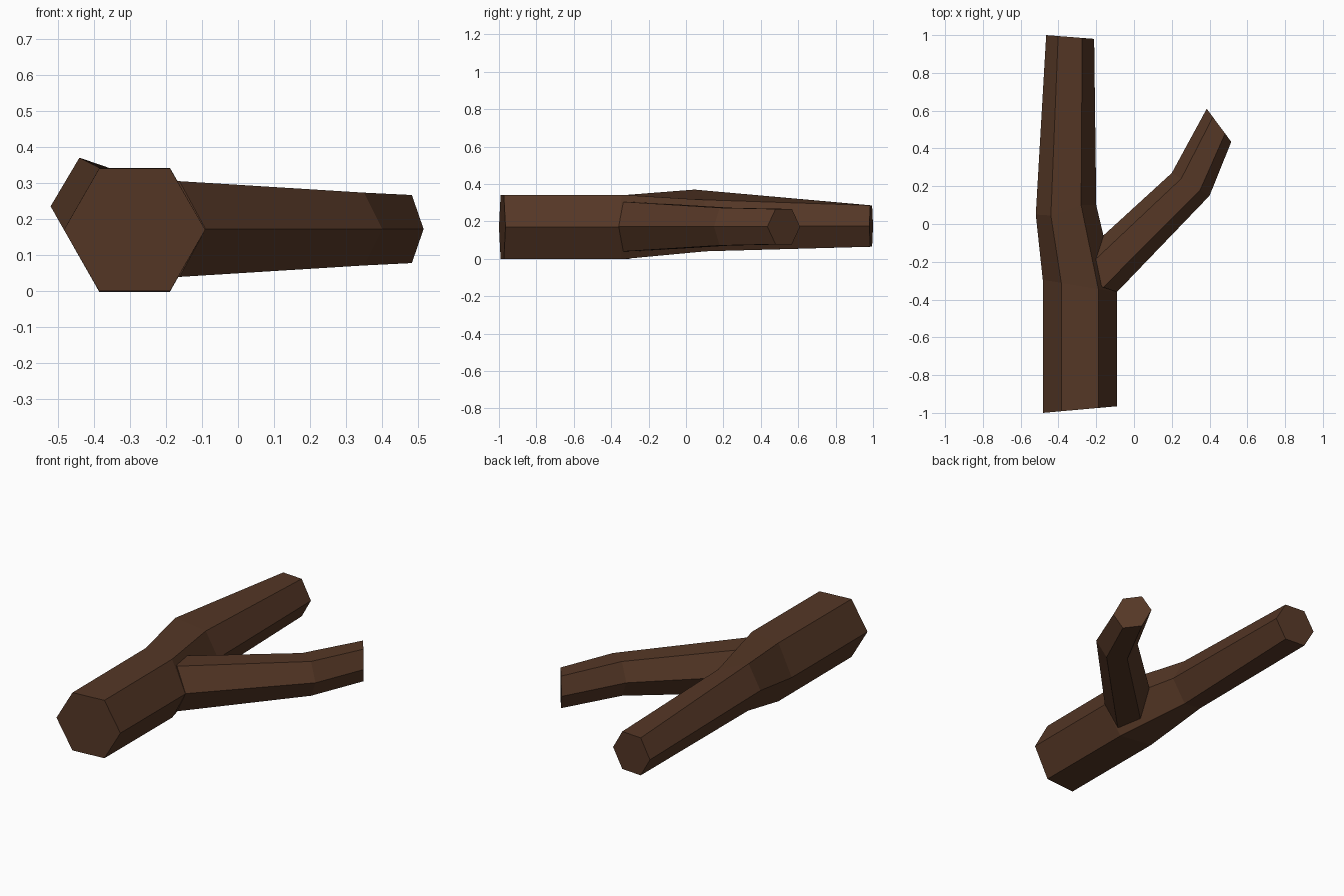
import bpy
import bmesh
from mathutils import Vector

cube = bpy.data.objects.get("Cube")
if cube:
    bpy.data.objects.remove(cube, do_unlink=True)

bark = bpy.data.materials.new("dark_brown_bark")
bark.use_nodes = True
colour = (0.09, 0.038, 0.019, 1)
bark.diffuse_color = colour
bark.node_tree.nodes["Principled BSDF"].inputs["Base Color"].default_value = colour


def symmetric_ring(centre, half):
    """Six points: three given ones and their opposites through the centre."""
    c = Vector(centre)
    half = [Vector(p) for p in half]
    return half + [2 * c - p for p in half]


def hexagon(left, right):
    """Upright regular hexagon from its two side corners."""
    left, right = Vector(left), Vector(right)
    centre, side = (left + right) / 2, (right - left) / 2
    up = Vector((0, 0, side.length * 0.866))
    return symmetric_ring(centre, [left, centre - side / 2 + up, centre + side / 2 + up])


def limb(name, rings):
    """Loft a closed, flat-shaded limb through the rings."""
    bm = bmesh.new()
    loops = [[bm.verts.new(p) for p in ring] for ring in rings]
    for a, b in zip(loops, loops[1:]):
        for i in range(6):
            j = (i + 1) % 6
            bm.faces.new((a[i], a[j], b[j], b[i]))
    bm.faces.new(loops[0])
    bm.faces.new(loops[-1])
    bmesh.ops.recalc_face_normals(bm, faces=bm.faces)
    mesh = bpy.data.meshes.new(name)
    bm.to_mesh(mesh)
    bm.free()
    mesh.materials.append(bark)
    obj = bpy.data.objects.new(name, mesh)
    bpy.context.collection.objects.link(obj)


# Main stem, with a raised, twisted knee in the middle
knee = symmetric_ring((-0.36, 0.075, 0.205),
                      [(-0.52, 0.05, 0.235), (-0.44, 0.045, 0.37), (-0.28, 0.1, 0.315)])
limb("main_stem", [
    hexagon((-0.483, -1.0, 0.17), (-0.091, -0.965, 0.17)),
    hexagon((-0.483, -0.295, 0.17), (-0.091, -0.36, 0.17)),
    knee,
    hexagon((-0.465, 1.0, 0.175), (-0.211, 0.98, 0.175)),
])

# Side branch, rooted inside the stem
limb("side_branch", [
    hexagon((-0.38, -0.26, 0.172), (-0.09, -0.36, 0.172)),
    hexagon((0.2, 0.27, 0.172), (0.4, 0.15, 0.172)),
    hexagon((0.385, 0.61, 0.172), (0.515, 0.435, 0.172)),
])
